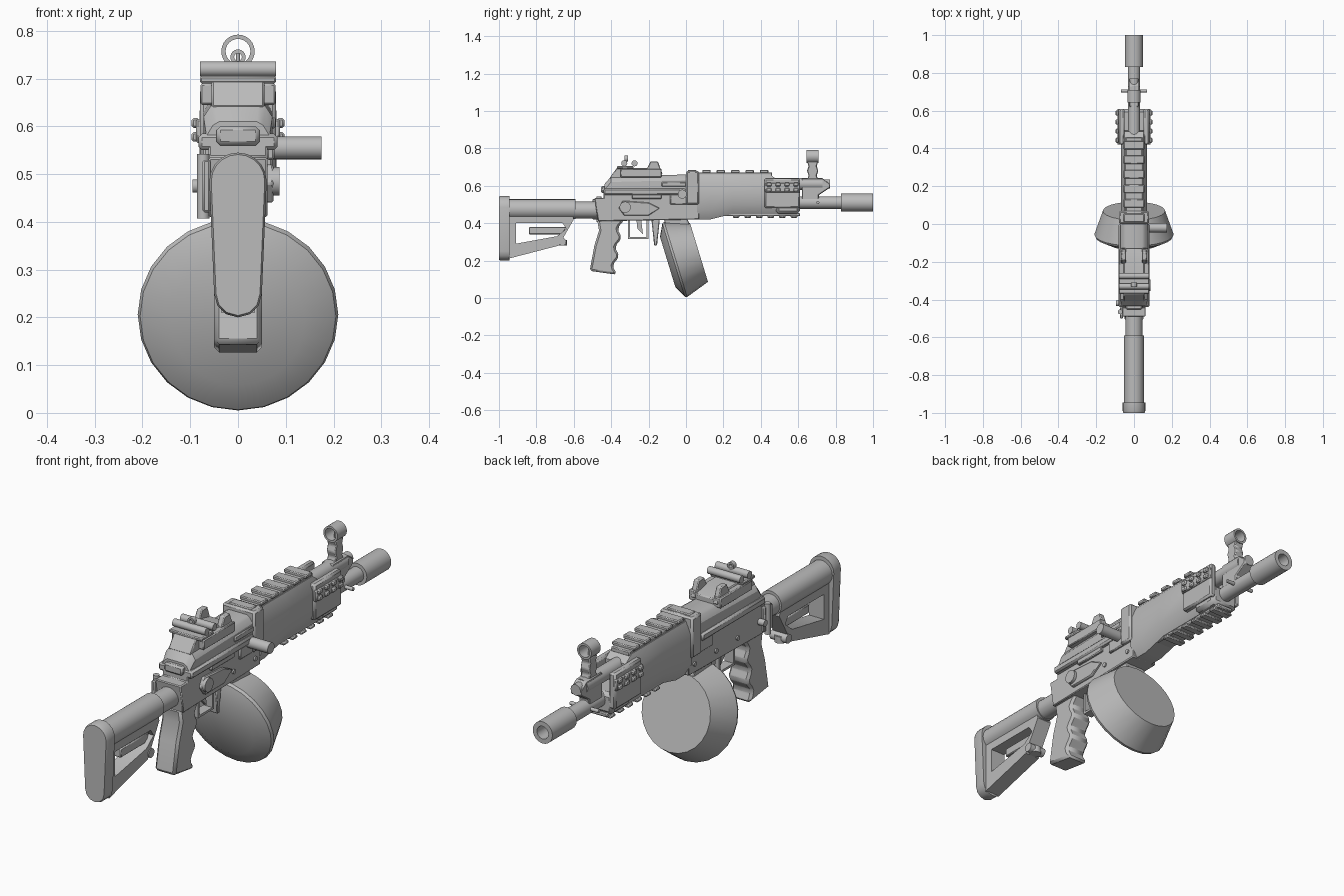
import bpy, bmesh
from math import sin, cos, pi, radians
from mathutils import Vector

if "Cube" in bpy.data.objects:
    bpy.data.objects.remove(bpy.data.objects["Cube"])

shade = (.5, .5, .5, 1)
grey = bpy.data.materials.new("gunmetal_grey")
grey.use_nodes = True
grey.diffuse_color = shade
grey.node_tree.nodes["Principled BSDF"].inputs["Base Color"].default_value = shade

# Shared landmarks: heights along the body, and directions
FLOOR, BORE, DECK, GAS, ROOF = .42, .51, .57, .61, .66
ACROSS, ALONG, UP = Vector((1, 0, 0)), Vector((0, 1, 0)), Vector((0, 0, 1))
LEFT, RIGHT = 1, -1
FINE, SOFT, ROUND = .004, .008, .016


def loft(name, rings, bevel=0, closed=False):
    """Skin a row of matching rings; closed joins the last ring to the first."""
    bm = bmesh.new()
    loops = [[bm.verts.new(p) for p in ring] for ring in rings]
    pairs = list(zip(loops, loops[1:]))
    if closed:
        pairs.append((loops[-1], loops[0]))
    else:
        bm.faces.new(loops[0])
        bm.faces.new(loops[-1])
    for a, b in pairs:
        for i in range(len(a)):
            bm.faces.new((a[i - 1], a[i], b[i], b[i - 1]))
    bmesh.ops.recalc_face_normals(bm, faces=bm.faces)
    mesh = bpy.data.meshes.new(name)
    bm.to_mesh(mesh)
    bm.free()
    mesh.materials.append(grey)
    part = bpy.data.objects.new(name, mesh)
    bpy.context.collection.objects.link(part)
    bpy.ops.object.select_all(action="DESELECT")
    part.select_set(True)
    bpy.context.view_layer.objects.active = part
    bpy.ops.object.shade_smooth_by_angle(angle=radians(30))
    if bevel:
        edge = part.modifiers.new("edge", "BEVEL")
        edge.width, edge.segments, edge.limit_method = bevel, 1, "ANGLE"


def slab(name, profile, half, x=0, bevel=FINE):
    """Side profile of (y, z) points, extruded across x."""
    loft(name, [[(x + side * half, y, z) for y, z in profile] for side in (LEFT, RIGHT)], bevel)


def box(name, half, back, front, low, high, x=0, bevel=FINE):
    slab(name, [(back, low), (front, low), (front, high), (back, high)], half, x, bevel)


def arc(radius, start, end, steps):
    angles = [start + (end - start) * i / steps for i in range(steps + 1)]
    return [(radius * cos(a), radius * sin(a)) for a in angles]


def lathe(name, centre, axis, profile, sides=24, closed=False):
    """Turn (distance, radius) pairs about an axis."""
    turn = axis.to_track_quat("Z", "Y")
    rings = [[Vector(centre) + turn @ Vector((u, v, t)) for u, v in arc(r, 0, 2 * pi, sides)[:-1]]
             for t, r in profile]
    loft(name, rings, closed=closed)


def rod(name, centre, axis, length, radius):
    lathe(name, centre, axis, [(-length / 2, radius), (length / 2, radius)])


def tube(name, centre, length, radius, hole):
    a, b = -length / 2, length / 2
    lathe(name, centre, ALONG, [(a, radius), (b, radius), (b, hole), (a, hole)], closed=True)


def mirrored(half, y):
    """Complete an (x, z) half outline into a symmetric ring."""
    return [(x, y, z) for x, z in half] + [(-x, y, z) for x, z in reversed(half)]


# Stock: rounded pad, two tubes and an open lower frame
def pad_ring(y, inset):
    crown = [(x, y, z + .485) for x, z in arc(.06 - inset, 0, pi, 10)]
    heel = [(x, y, z + .25) for x, z in arc(.05 - inset, pi, 2 * pi, 6)]
    return crown + heel

loft("butt_pad", [pad_ring(-1, FINE), pad_ring(-.99, 0), pad_ring(-.945, 0)])
rod("stock_tube", (0, -.77, .475), ALONG, .36, .053)
rod("buffer_tube", (0, -.53, .47), ALONG, .18, .045)
outer = [(-.95, .21), (-.68, .28), (-.6, FLOOR), (-.61, .46), (-.95, .46)]
opening = [(-.91, .29), (-.69, .33), (-.64, .37), (-.66, .4), (-.91, .4)]
walls = [(outer, LEFT), (outer, RIGHT), (opening, RIGHT), (opening, LEFT)]
loft("stock_frame", [[(side * .036, y, z) for y, z in path] for path, side in walls], closed=True)
slab("stock_lever", [(-.84, .34), (-.66, .34), (-.64, .38), (-.84, .38)], ROUND)
rod("sling_button", (0, -.66, .3), ACROSS, .08, .02)
rod("stock_latch", (0, -.66, .295), UP, .03, .025)

# Receiver with its ledge, front block and folding hinge
slab("receiver", [(-.47, .41), (.07, FLOOR), (.07, DECK), (-.44, DECK), (-.44, .535), (-.49, .535)], .062)
box("receiver_ledge", .083, -.44, 0, .55, .585, bevel=SOFT)
box("rear_button", .045, -.455, -.4, .56, .6, bevel=SOFT)
box("trunnion_block", .08, 0, .07, .5, .68, bevel=SOFT)
box("trunnion_step", .072, -.085, .01, .5, .56)
box("hinge_plate", SOFT, -.5, -.44, FLOOR, .53, x=-.066)
rod("stock_hinge", (-.073, -.465, .475), UP, .135, .013)
rod("hinge_knob", (-.08, FLOOR * RIGHT, .475), ACROSS, .03, .014)

# Dust cover with sloped shoulders
def cover_ring(y, top, width):
    return mirrored([(width, DECK), (width, top - .03), (width * .8, top - SOFT), (width * .6, top)], y)

loft("dust_cover", [cover_ring(-.435, .61, .066), cover_ring(-.4, .65, .072), cover_ring(0, ROOF, .072)])
box("ejection_cover", SOFT, -.13, 0, .595, .62, x=.07)

# Safety lever, selector and charging handle
slab("selector_plate", [(-.36, .48), (-.33, .44), (-.2, .44), (-.14, .48), (-.2, .51), (-.34, .52)], SOFT, x=.066)
rod("selector_hub", (.072, -.325, .485), ACROSS, .03, .03)
box("safety_strip", SOFT, -.29, -.13, .53, .555, x=.068)
rod("charging_handle", (.115, -.02, .555), ACROSS, .12, .024)
for side in (LEFT, RIGHT):
    for y in (-.27, -.12, .03):
        rod("receiver_pin", (side * .063, y, .46), ACROSS, .01, .01)

# Pistol grip with a wavy finger edge
steps = [i / 18 for i in range(19)]
finger_edge = [(-.345 - .04 * t + .012 * cos(6 * pi * t), FLOOR - .295 * t) for t in steps]
slab("pistol_grip", [(-.475, FLOOR), *finger_edge, (-.515, .145), (-.49, .28), (-.465, .36)], .05, bevel=ROUND)

# Trigger group
box("guard_floor", .022, -.31, -.2, .315, .325, bevel=0)
for y in (-.31, -.21):
    box("guard_post", .022, y, y + .01, .315, FLOOR, bevel=0)
slab("trigger", [(-.265, FLOOR), (-.26, .37), (-.23, .34), (-.24, FLOOR)], SOFT, bevel=0)
slab("magazine_release", [(-.185, FLOOR), (-.17, .28), (-.155, .28), (-.14, FLOOR)], .02)

# Tilted drum magazine and its feed neck
tilt = radians(17)
lathe("drum_magazine", (0, -.055, .206), Vector((0, cos(tilt), sin(tilt))),
      [(-.045, .14), (-.012, .205), (0, .21), (.13, .165)])
slab("magazine_neck", [(-.125, .44), (-.09, .34), (.03, .37), (0, .44)], .05)

# Handguard shell, front cheeks and side rails
def guard_ring(y, low, top, width=.07):
    return mirrored([(width * .6, low), (width, low + .05), (width, top - .05), (width * .7, top)], y)

shell = [(.06, FLOOR, ROOF), (.13, FLOOR, ROOF), (.25, .45, ROOF), (.45, .45, ROOF), (.49, .45, .63)]
loft("handguard", [guard_ring(y, low, top) for y, low, top in shell])
nose = .61
box("handguard_chin", .068, .48, nose, .45, .545, bevel=ROUND)
for side in (LEFT, RIGHT):
    box("handguard_cheek", ROUND, .42, nose, .48, .64, x=side * .065, bevel=SOFT)
    box("side_rail", SOFT, .42, nose, .565, .615, x=side * .08)
    for i in range(4):
        y = .43 + i * .048
        for z in (.568, .597):
            box("side_rail_tooth", SOFT, y, y + .027, z, z + .02, x=side * .089)

# Toothed rails above and below
box("top_rail", .045, 0, .46, .65, .672)
box("bottom_rail", .04, .2, nose, .437, .455)
for i in range(6):
    y = .01 + i * .077
    box("top_rail_tooth", .055, y, y + .045, .668, .685)
    y = .25 + i * .062
    box("bottom_rail_tooth", .05, y, y + .035, .428, .442)

# Rear sight: base, ears, cross knobs and peep ring
slab("sight_base", [(-.41, .64), (-.37, .695), (-.2, .695), (-.13, .68), (-.13, .64)], .055)
box("sight_bridge", .08, -.37, -.28, .69, .705)
for side in (LEFT, RIGHT):
    slab("sight_ear", [(-.22, .67), (-.19, .73), (-.15, .73), (-.125, ROOF)], .013, x=side * .055)
    box("sight_side", ROUND, -.35, -.13, .645, .69, x=side * .063)
for y in (-.33, -.275):
    rod("sight_knob", (0, y, .72), ACROSS, .16, ROUND)
tube("peep_ring", (0, -.32, .745), .02, ROUND, SOFT)

# Barrel, gas system and muzzle device
rod("barrel", (0, .7, BORE), ALONG, .44, .033)
tube("muzzle_device", (0, .915, BORE), .17, .048, .028)
rod("gas_tube", (0, .6, GAS), ALONG, .26, .032)
slab("gas_block", [(.62, .5), (.71, .5), (.71, .55), (.77, .59), (.77, GAS), (.73, .64), (.62, .64)], .026)
rod("gas_plug", (0, .75, GAS), ALONG, .04, .024)
rod("sling_bar", (0, .705, BORE), ACROSS, .14, SOFT)

# Front sight: waisted post, hood ring and pin
sight = .677
right_edge = [(sight + .026 + FINE * cos(i * pi), .63 + i * .025) for i in range(5)]
left_edge = [(2 * sight - y, z) for y, z in reversed(right_edge)]
slab("front_sight_post", right_edge + left_edge, .022)
tube("front_sight_hood", (0, sight, .757), .065, .035, .026)
rod("front_sight_pin", (0, sight, .74), UP, .035, FINE)
